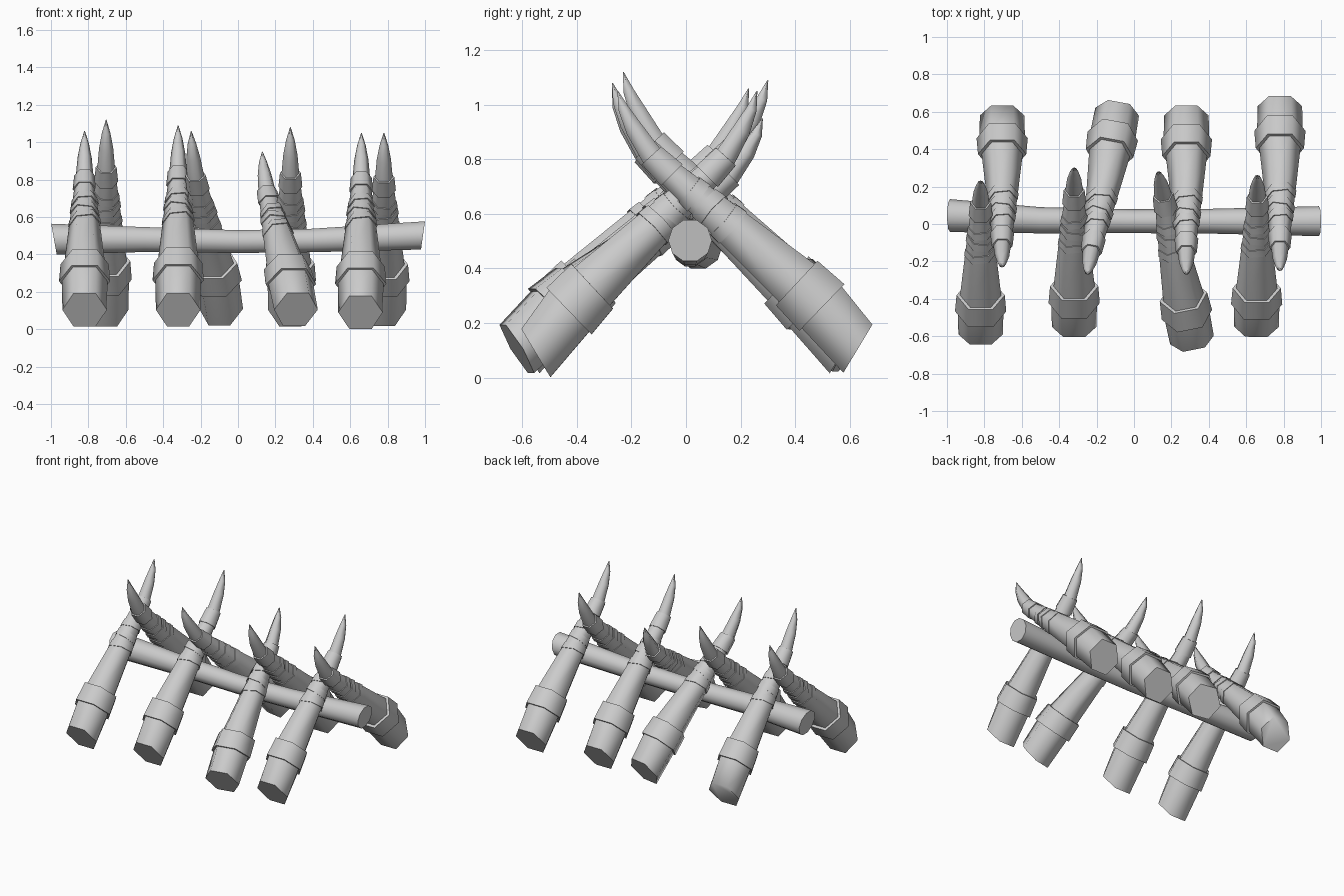
import bpy, bmesh
from math import cos, sin, pi, radians
from mathutils import Vector, Matrix

if "Cube" in bpy.data.objects:
    bpy.data.objects.remove(bpy.data.objects["Cube"])

wood = bpy.data.materials.new("plain grey")
wood.use_nodes = True
wood.diffuse_color = (0.6, 0.6, 0.6, 1)
wood.node_tree.nodes["Principled BSDF"].inputs["Base Color"].default_value = (0.6, 0.6, 0.6, 1)


def tube(name, rings, side, sides=6):
    """Skin a closed tube through rings of (centre, radius, normal)."""
    bm = bmesh.new()
    loops = []
    for centre, radius, normal in rings:
        n = normal.normalized()
        across = (side - n * side.dot(n)).normalized()
        up = n.cross(across)
        loops.append([bm.verts.new(centre + radius * (cos(a) * across + sin(a) * up))
                      for a in (2 * pi * i / sides for i in range(sides))])
    for low, high in zip(loops, loops[1:]):
        for i in range(sides):
            j = (i + 1) % sides
            bm.faces.new((low[i], low[j], high[j], high[i]))
    bm.faces.new(loops[0][::-1])
    bm.faces.new(loops[-1])
    bmesh.ops.recalc_face_normals(bm, faces=bm.faces)
    mesh = bpy.data.meshes.new(name)
    bm.to_mesh(mesh)
    bm.free()
    mesh.materials.append(wood)
    obj = bpy.data.objects.new(name, mesh)
    bpy.context.collection.objects.link(obj)
    bpy.ops.object.select_all(action="DESELECT")
    obj.select_set(True)
    bpy.context.view_layer.objects.active = obj
    bpy.ops.object.shade_smooth_by_angle(angle=radians(65))
    return obj


def stake(name, base, tip):
    """A leaning stake with cuff, wraps, upper band and curved spike."""
    base, tip = Vector(base), Vector(tip)
    flat = Vector((tip.x - base.x, tip.y - base.y, 0))
    rise = Vector((0, 0, tip.z - base.z))
    forward = flat.normalized()
    side = forward.cross(Vector((0, 0, 1)))

    def at(u, v):
        return base + flat * u + rise * v

    def aim(degrees):
        a = radians(degrees)
        return forward * cos(a) + Vector((0, 0, sin(a)))

    cuff_low, cuff_top = at(0.15, 0.16), at(0.255, 0.255)
    band_low, band_top = at(0.775, 0.675), at(0.86, 0.75)
    axis = band_low - cuff_top

    # Main shaft
    tube(name + "_shaft", [(base, 0.119, aim(31)), (cuff_low, 0.122, aim(44)),
                           (cuff_top, 0.110, axis),
                           (cuff_top.lerp(band_low, 0.5), 0.084, axis),
                           (band_low, 0.056, axis), (band_top, 0.046, aim(48))], side)
    # Wide cuff near the foot
    tube(name + "_cuff", [(cuff_low, 0.137, aim(44)), (cuff_top, 0.129, aim(43))], side)
    # Tilted wraps around the shaft
    for k, (t, radius, tilt) in enumerate([(0.52, 0.089, 0.2), (0.66, 0.081, -0.22),
                                           (0.79, 0.074, 0.15)]):
        n = Matrix.Rotation(tilt, 3, "Z") @ axis
        c = cuff_top.lerp(band_low, t)
        tube(f"{name}_wrap_{k + 1}", [(c, radius, n),
                                      (c + axis.normalized() * 0.045, radius - 0.005, n)], side)
    # Band holding the spike
    tube(name + "_band", [(band_low, 0.064, aim(45)), (band_top, 0.056, aim(48))], side)
    # Curved spike
    tube(name + "_spike", [(band_top, 0.047, aim(48)), (at(0.93, 0.85), 0.038, aim(60)),
                           (at(0.975, 0.93), 0.023, aim(69)), (tip, 0.002, aim(74))], side)


# Stakes with their feet at the front, then those with their feet at the back
front = [((-0.82, -0.59, 0.104), (-0.82, 0.23, 1.06)),
         ((-0.32, -0.55, 0.104), (-0.32, 0.30, 1.09)),
         ((0.31, -0.62, 0.105), (0.13, 0.28, 0.95)),
         ((0.655, -0.55, 0.09), (0.66, 0.26, 1.05))]
back = [((-0.705, 0.58, 0.104), (-0.705, -0.23, 1.12)),
        ((-0.09, 0.60, 0.11), (-0.25, -0.27, 1.06)),
        ((0.28, 0.58, 0.104), (0.28, -0.27, 1.08)),
        ((0.78, 0.63, 0.106), (0.78, -0.25, 1.05))]
for row, ends in (("front", front), ("back", back)):
    for i, (foot, point) in enumerate(ends):
        stake(f"{row}_stake_{i + 1}", foot, point)

# Crossing beam, thinner in the middle and flared at uneven ends
tube("cross_beam", [(Vector((-0.984, 0.045, 0.482)), 0.088, Vector((1, 0, 0.18))),
                    (Vector((-0.5, 0.02, 0.48)), 0.070, Vector((1, 0, 0))),
                    (Vector((0.0, 0.015, 0.469)), 0.064, Vector((1, 0, 0))),
                    (Vector((0.4, 0.015, 0.475)), 0.066, Vector((1, 0, 0.05))),
                    (Vector((0.989, 0.015, 0.502)), 0.080, Vector((1, 0, -0.14)))],
     Vector((0, 1, 0)), 10)
